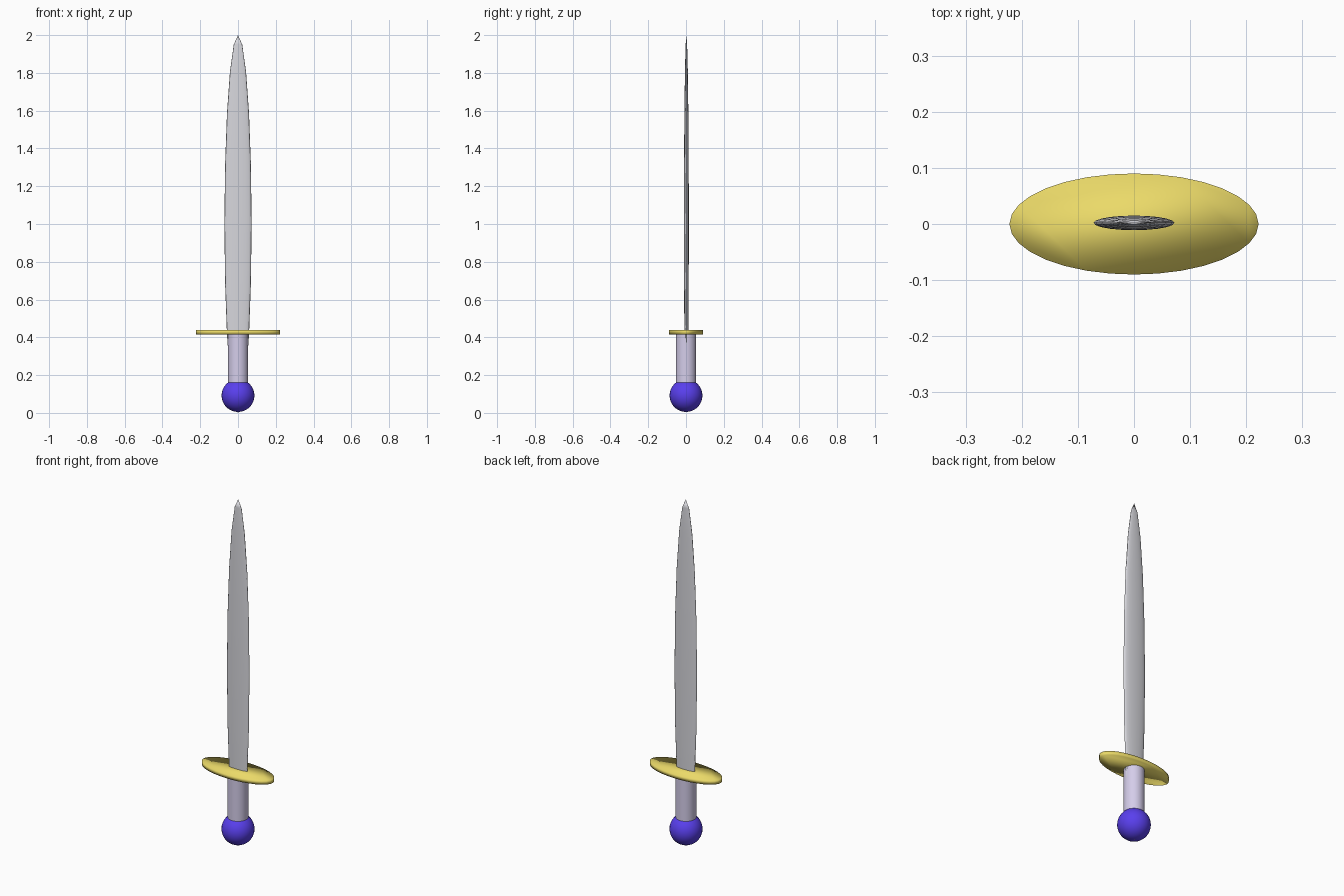
import bpy

if "Cube" in bpy.data.objects:
    bpy.data.objects.remove(bpy.data.objects["Cube"])


def finish(name, color, scale=(1, 1, 1)):
    """Name, scale, smooth and colour the active primitive."""
    obj = bpy.context.object
    obj.name = name
    obj.scale = scale
    bpy.ops.object.transform_apply(location=False, rotation=False, scale=True)
    bpy.ops.object.shade_smooth()
    mat = bpy.data.materials.new(name + "_color")
    mat.diffuse_color = (*color, 1)
    mat.use_nodes = True
    mat.node_tree.nodes["Principled BSDF"].inputs["Base Color"].default_value = mat.diffuse_color
    obj.data.materials.append(mat)
    return obj


def cylinder(z0, z1, radius):
    bpy.ops.mesh.primitive_cylinder_add(
        vertices=32, radius=radius, depth=z1 - z0, location=(0, 0, (z0 + z1) / 2))


# Pommel: round ball at the bottom
bpy.ops.mesh.primitive_uv_sphere_add(
    segments=32, ring_count=16, radius=0.087, location=(0, 0, 0.092))
finish("pommel", (0.10, 0.05, 0.85))

# Grip: plain cylinder between pommel and guard
cylinder(0.10, 0.418, 0.054)
finish("grip", (0.66, 0.61, 0.82))
bpy.ops.object.shade_smooth_by_angle()

# Guard: thin oval disc, smooth over its rim
cylinder(0.416, 0.44, 1.0)
finish("guard", (0.83, 0.70, 0.14), (0.222, 0.09, 1))

# Blade: long flattened ellipsoid running down through the grip
bpy.ops.mesh.primitive_uv_sphere_add(
    segments=20, ring_count=10, radius=1, location=(0, 0.002, 1.0))
finish("blade", (0.68, 0.68, 0.72), (0.072, 0.013, 1.0))
